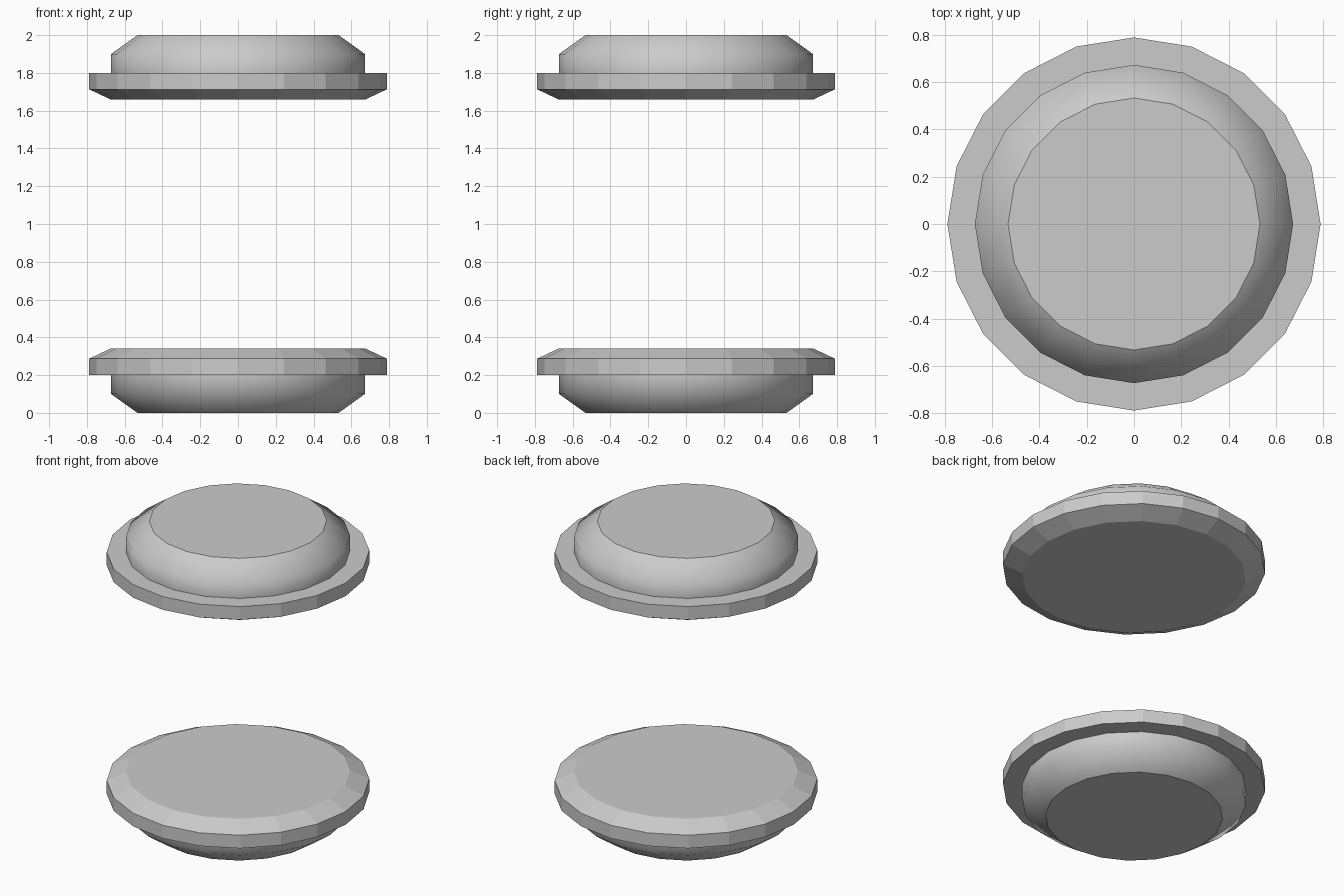
import bpy, bmesh
from math import cos, sin, pi

if "Cube" in bpy.data.objects:
    bpy.data.objects.remove(bpy.data.objects["Cube"])

SIDES = 20
# (radius, height) from the outer cap inwards
PROFILE = [(0.532, 0.0), (0.672, 0.10), (0.672, 0.20),
           (0.788, 0.20), (0.788, 0.287), (0.672, 0.342)]
SMOOTH_BANDS = (0, 1)  # rounded boss is smooth, the flange is faceted


def make_cap(name, flip):
    bm = bmesh.new()
    rings = []
    for r, h in PROFILE:
        z = 2 - h if flip else h
        rings.append([bm.verts.new((r * cos(2 * pi * i / SIDES),
                                    r * sin(2 * pi * i / SIDES), z))
                      for i in range(SIDES)])
    for band, (a, b) in enumerate(zip(rings, rings[1:])):
        for i in range(SIDES):
            j = (i + 1) % SIDES
            f = bm.faces.new((a[i], a[j], b[j], b[i]))
            f.smooth = band in SMOOTH_BANDS
    # flat end faces
    bm.faces.new(rings[0])
    bm.faces.new(rings[-1])
    bmesh.ops.recalc_face_normals(bm, faces=bm.faces[:])
    mesh = bpy.data.meshes.new(name)
    bm.to_mesh(mesh)
    bm.free()
    obj = bpy.data.objects.new(name, mesh)
    bpy.context.collection.objects.link(obj)
    return obj


# Two facing end caps
make_cap("bottom_cap", False)
make_cap("top_cap", True)
